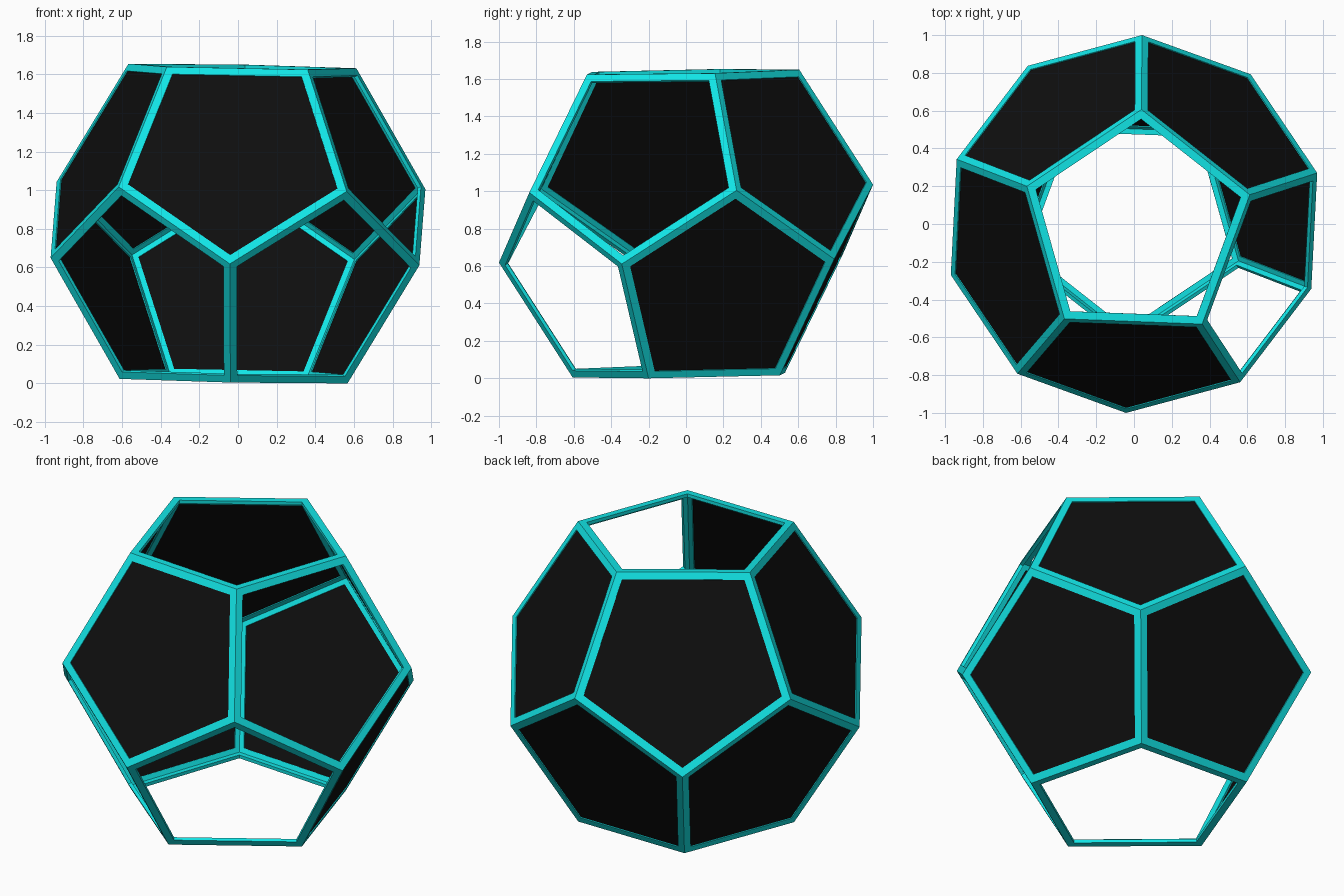
import bpy, bmesh
from math import sin, cos, pi, radians, sqrt
from mathutils import Vector, Matrix

cube = bpy.data.objects.get("Cube")
if cube:
    bpy.data.objects.remove(cube, do_unlink=True)

R = 1.0225                 # circumradius of the dodecahedron
IN_R = 0.79465 * R         # centre to face
FACE_R = 0.60706 * R       # face centre to corner
BAR = 0.041                # frame border on each face
DEPTH = 0.02               # frame thickness
HOLE_R = FACE_R - BAR / cos(pi / 5)
TILT = (Matrix.Rotation(radians(1.0), 3, 'X') @ Matrix.Rotation(radians(1.1), 3, 'Y')
        @ Matrix.Rotation(radians(-2.2), 3, 'Z'))


def material(name, color):
    m = bpy.data.materials.new(name)
    m.use_nodes = True
    m.diffuse_color = color
    m.node_tree.nodes["Principled BSDF"].inputs["Base Color"].default_value = color
    return m


def pentagon(normal, corner, radius, depth):
    """Corners of a face-parallel pentagon, sunk below the face plane."""
    side = normal.cross(corner)
    return [TILT @ (normal * (IN_R - depth)
                    + radius * (corner * cos(k * 2 * pi / 5) + side * sin(k * 2 * pi / 5)))
            for k in range(5)]


def bridge(bm, loops):
    """Join successive five-sided loops with quads."""
    rings = [[bm.verts.new(p) for p in loop] for loop in loops]
    for a, b in zip(rings, rings[1:]):
        for k in range(5):
            j = (k + 1) % 5
            bm.faces.new((a[k], a[j], b[j], b[k]))
    return rings


def finish(name, bm, mat, height):
    bmesh.ops.remove_doubles(bm, verts=bm.verts, dist=0.0005)
    bmesh.ops.recalc_face_normals(bm, faces=bm.faces)
    mesh = bpy.data.meshes.new(name)
    bm.to_mesh(mesh)
    bm.free()
    mesh.materials.append(mat)
    ob = bpy.data.objects.new(name, mesh)
    ob.location.z = height
    bpy.context.collection.objects.link(ob)


# The twelve faces: normal, direction of one corner, panel name (None when open)
up = Vector((0, 0, 1))
back = Vector((0, 1, 0))
faces = [(up, back, None), (-up, -back, None)]
upper_names = {54: "upper_back_left_panel", 126: "upper_back_right_panel",
               198: "upper_right_panel", 270: "upper_front_panel"}
lower_names = {18: "lower_left_panel", 90: "lower_back_panel", 162: "lower_right_panel"}
for az in (54, 126, 198, 270, 342):
    out = Vector((cos(radians(az)), sin(radians(az)), 0))
    n = (out * 2 + up) / sqrt(5)
    c = (out - up * 2) / sqrt(5)
    faces.append((n, c, upper_names.get(az)))
    faces.append((-n, -c, lower_names.get((az + 180) % 360)))

cyan = material("bright cyan", (0.006, 0.78, 0.79, 1))
black = material("near black", (0.0045, 0.0045, 0.0045, 1))

# Frame: outer border, hole wall and inner border of every face
frame = bmesh.new()
inner_r = FACE_R * (IN_R - DEPTH) / IN_R
for n, c, name in faces:
    bridge(frame, [pentagon(n, c, FACE_R, 0), pentagon(n, c, HOLE_R, 0),
                   pentagon(n, c, HOLE_R, DEPTH), pentagon(n, c, inner_r, DEPTH)])
height = -min(v.co.z for v in frame.verts)
finish("frame", frame, cyan, height)

# Panels: thin plates seated in the closed faces
for n, c, name in faces:
    if name:
        bm = bmesh.new()
        top, bottom = bridge(bm, [pentagon(n, c, HOLE_R + 0.004, 0.006),
                                  pentagon(n, c, HOLE_R + 0.004, 0.014)])
        bm.faces.new(top)
        bm.faces.new(bottom)
        finish(name, bm, black, height)
